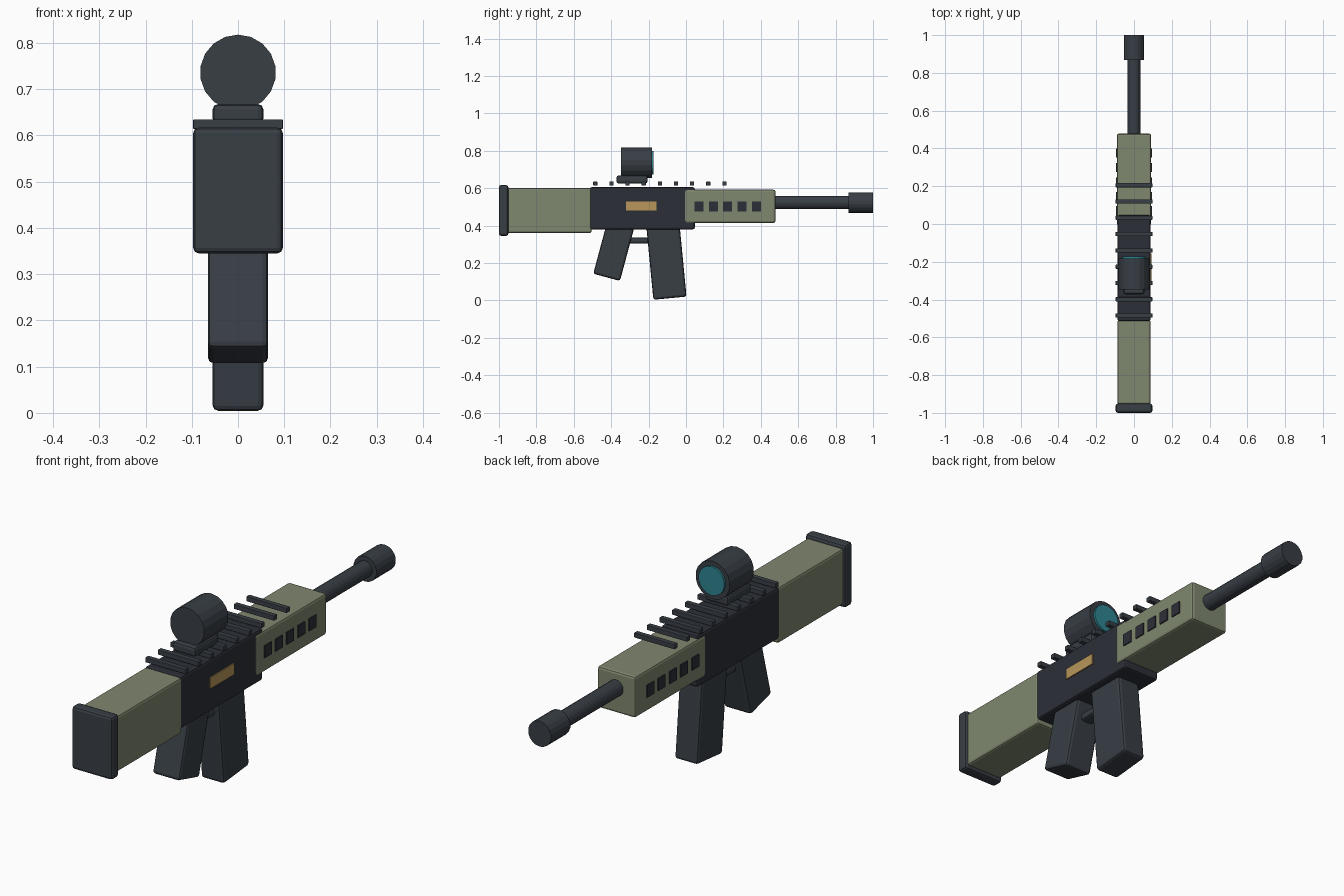
import bpy, math

if "Cube" in bpy.data.objects:
    bpy.data.objects.remove(bpy.data.objects["Cube"])


def srgb(h):
    out = []
    for i in (0, 2, 4):
        c = int(h[i:i + 2], 16) / 255
        out.append(c / 12.92 if c <= 0.04045 else ((c + 0.055) / 1.055) ** 2.4)
    return (*out, 1)


def material(name, h):
    m = bpy.data.materials.new(name)
    m.diffuse_color = srgb(h)
    m.use_nodes = True
    m.node_tree.nodes["Principled BSDF"].inputs["Base Color"].default_value = m.diffuse_color
    return m


DARK = material("charcoal polymer", "383E45")
METAL = material("dark gunmetal", "2C2F38")
GREEN = material("olive green", "7F876E")
BRASS = material("brass", "B8965A")
TEAL = material("teal glass", "2F8591")


def finish(o, name, mat, bevel):
    o.name = name
    o.data.materials.append(mat)
    if bevel:
        b = o.modifiers.new("bevel", 'BEVEL')
        b.width, b.segments = bevel, 2
    return o


def box(name, mat, x, y, z, bevel=0.0, tilt=0.0):
    """Box from (min, max) ranges, optionally tilted about x."""
    bpy.ops.mesh.primitive_cube_add(size=1, location=[sum(r) / 2 for r in (x, y, z)])
    o = bpy.context.object
    o.scale = [r[1] - r[0] for r in (x, y, z)]
    bpy.ops.object.transform_apply(location=False, rotation=False, scale=True)
    o.rotation_euler.x = math.radians(tilt)
    return finish(o, name, mat, bevel)


def tube(name, mat, r, y, z, sides=18):
    """Cylinder lying along y."""
    bpy.ops.mesh.primitive_cylinder_add(
        vertices=sides, radius=r, depth=y[1] - y[0],
        location=(0, sum(y) / 2, z), rotation=(math.pi / 2, 0, 0))
    o = finish(bpy.context.object, name, mat, 0)
    bpy.ops.object.shade_smooth_by_angle(angle=math.radians(15))
    return o


def sym(w):
    return (-w, w)


# Main body
box("butt_pad", DARK, sym(.097), (-1, -.95), (.345, .617), .012)
box("stock", GREEN, sym(.087), (-.955, -.505), (.36, .602), .01)
box("receiver", METAL, sym(.087), (-.515, .047), (.38, .605), .01)
box("handguard", GREEN, sym(.091), (-.007, .478), (.414, .592), .01)
box("side_plate", BRASS, (.08, .092), (-.32, -.157), (.482, .53))

# Barrel and muzzle
tube("barrel", DARK, .035, (.44, .88), .523)
tube("muzzle", DARK, .055, (.868, 1.0), .523)

# Grip, magazine and trigger guard
box("grip", DARK, sym(.065), (-.457, -.309), (.118, .438), .012, -15)
box("magazine", DARK, sym(.055), (-.195, -.017), (.011, .431), .012, 5.5)
box("trigger_guard", DARK, sym(.03), (-.35, -.15), (.304, .336), .01)

# Rail teeth
for i in range(9):
    y = -.485 + i * .0863
    box(f"rail_tooth_{i + 1}", DARK, sym(.097), (y - .011, y + .011), (.614, .635), .002)

# Handguard vents, both sides
for i in range(5):
    y = .07 + i * .0765
    for side, x in (("right", (.085, .096)), ("left", (-.096, -.085))):
        box(f"vent_{side}_{i + 1}", METAL, x, (y - .024, y + .024), (.476, .529))

# Sight
box("sight_mount", DARK, sym(.055), (-.372, -.205), (.625, .668), .012)
tube("sight_body", DARK, .082, (-.347, -.182), .736)
tube("sight_lens", TEAL, .062, (-.19, -.173), .736)
